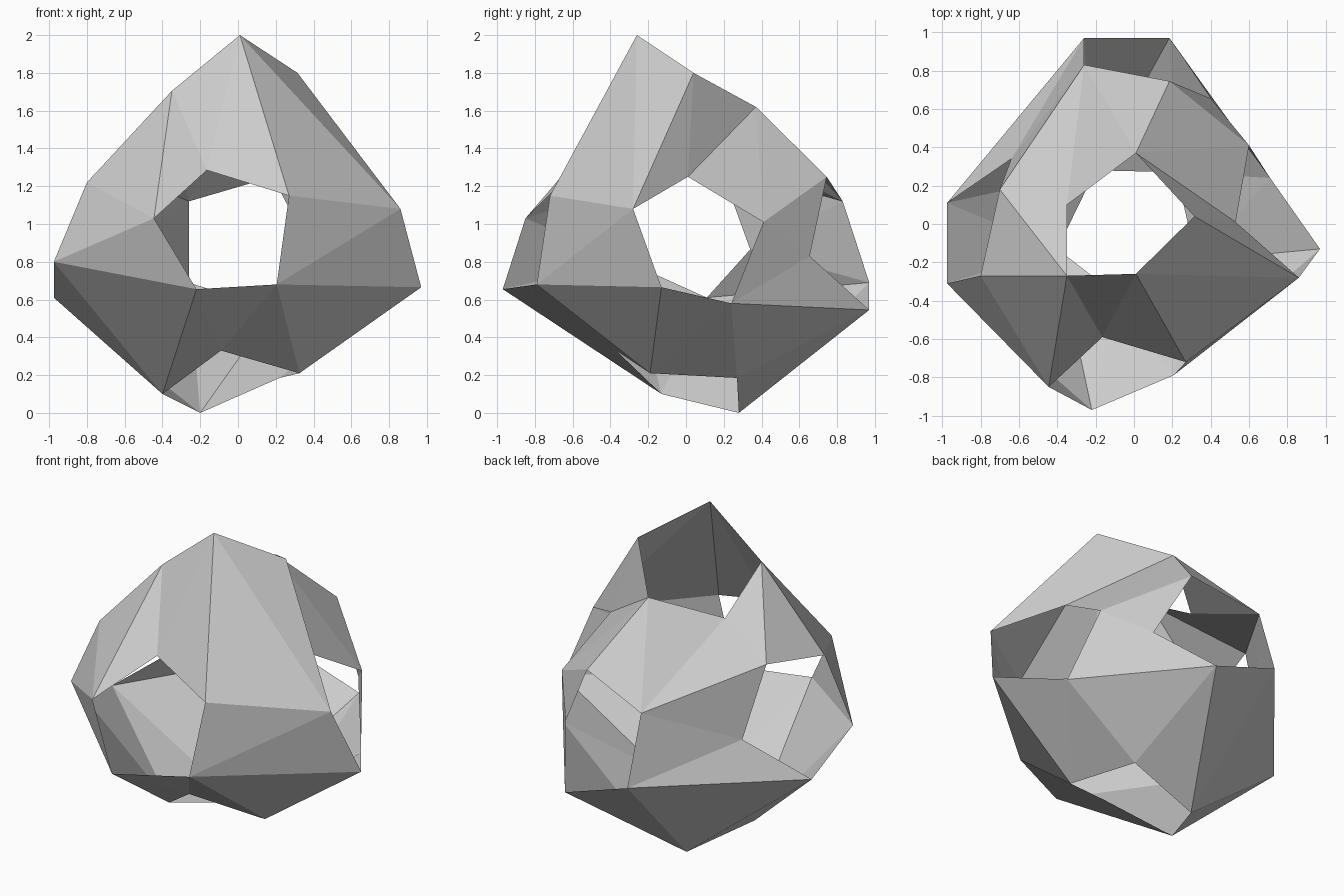
import bpy, bmesh
from mathutils import Vector

if "Cube" in bpy.data.objects:
    bpy.data.objects.remove(bpy.data.objects["Cube"])

# Rims of the six five-sided openings
rims = {
    "front": [(-.165, -.59, 1.285), (.27, -.72, 1.15), (.205, -.79, .68), (-.22, -.97, .655), (-.445, -.85, 1.03)],
    "top": [(.01, -.26, 2.0), (.315, .04, 1.80), (.01, .37, 1.62), (-.35, .10, 1.48), (-.35, -.27, 1.705)],
    "left": [(-.80, -.27, 1.22), (-.975, -.31, .80), (-.975, .11, .61), (-.64, .34, .865), (-.70, .18, 1.305)],
    "back": [(-.26, .83, 1.12), (.185, .745, 1.25), (.40, .655, .83), (.185, .97, .545), (-.26, .97, .69)],
    "right": [(.86, -.28, 1.08), (.97, -.13, .665), (.71, .24, .58), (.60, .41, 1.01), (.53, .01, 1.25)],
    "bottom": [(-.40, -.13, .10), (-.20, .28, 0), (.22, .27, .185), (.325, -.19, .21), (-.09, -.37, .33)],
}
centre = Vector((0, 0, .93))

# Wrap a skin over the rim points, as seen from the centre
bm = bmesh.new()
place, group, vert = {}, {}, {}
for name, pts in rims.items():
    for i, p in enumerate(pts):
        v = bm.verts.new((Vector(p) - centre).normalized())
        place[v], group[v], vert[name, i] = Vector(p), name, v
bmesh.ops.convex_hull(bm, input=list(bm.verts))

# Open the holes
holes = [f for f in bm.faces if len({group[v] for v in f.verts}) == 1]
bmesh.ops.delete(bm, geom=holes, context='FACES_ONLY')
loose = [e for e in bm.edges if not e.link_faces]
bmesh.ops.delete(bm, geom=loose, context='EDGES')


def flip(a, b):
    """Turn the fold between two rim points to the other diagonal."""
    edge = bm.edges.get((vert[a], vert[b]))
    if edge and len(edge.link_faces) == 2:
        bmesh.utils.edge_rotate(edge, True)


# Folds of the upper right, upper left and lower left bands
flip(("top", 1), ("front", 1))
flip(("right", 4), ("front", 1))
flip(("top", 0), ("right", 4))
flip(("top", 1), ("back", 1))
flip(("back", 1), ("right", 4))
flip(("top", 0), ("left", 0))
flip(("left", 0), ("front", 0))
flip(("top", 3), ("left", 0))
flip(("left", 1), ("bottom", 4))
flip(("left", 3), ("bottom", 1))

# Move the points to their real places
for v in bm.verts:
    v.co = place[v]
bmesh.ops.recalc_face_normals(bm, faces=list(bm.faces))

mesh = bpy.data.meshes.new("faceted_open_shell")
bm.to_mesh(mesh)
bm.free()
shell = bpy.data.objects.new("faceted_open_shell", mesh)
bpy.context.collection.objects.link(shell)
